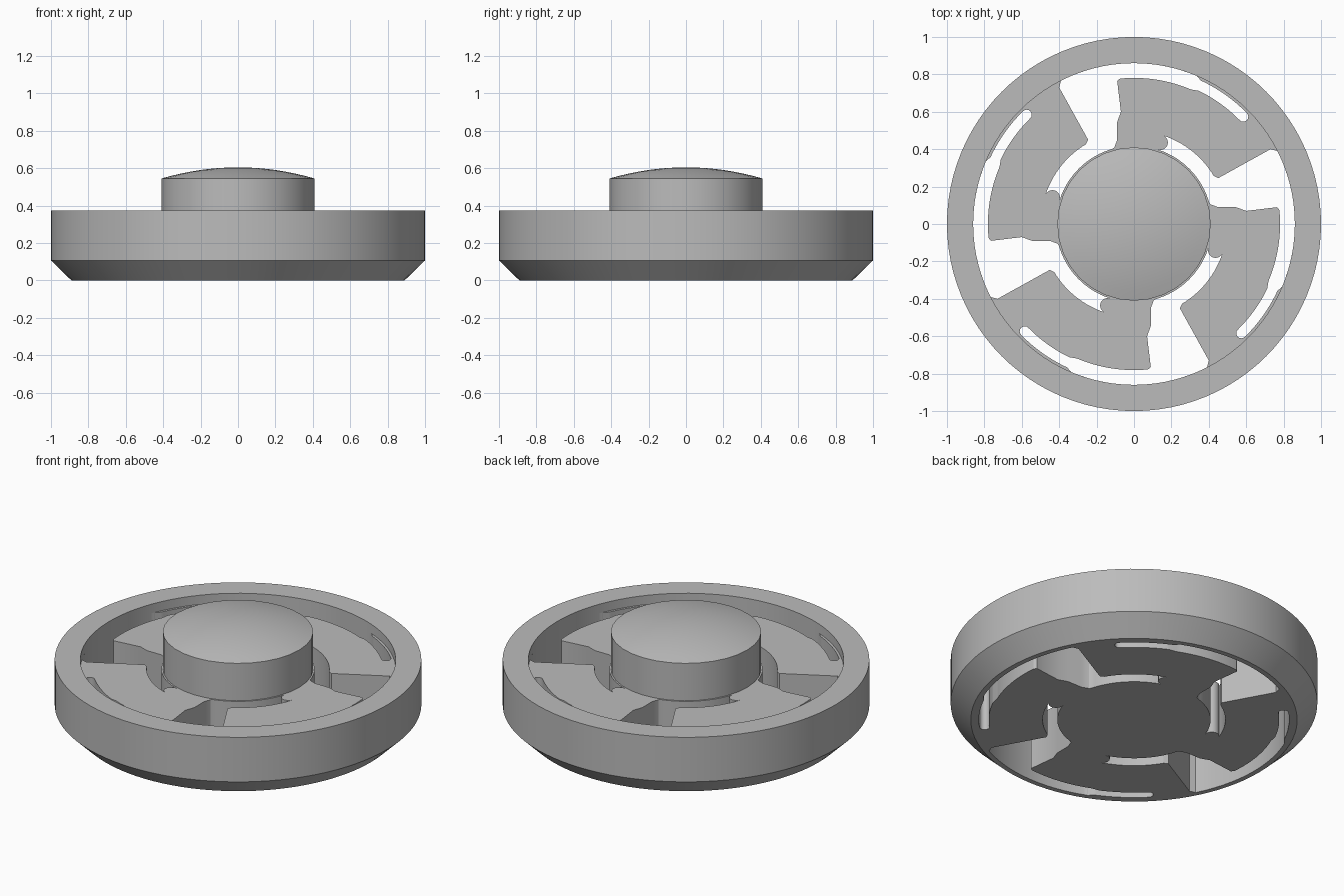
import bpy, bmesh
from math import radians, sin, cos, pi
from mathutils import Matrix, Vector

cube = bpy.data.objects.get("Cube")
if cube:
    bpy.data.objects.remove(cube)

WEB_TOP = 0.32

grey = bpy.data.materials.new("plain_grey")
grey.use_nodes = True
colour = (0.5, 0.5, 0.5, 1)
grey.diffuse_color = colour
grey.node_tree.nodes["Principled BSDF"].inputs["Base Color"].default_value = colour


def finish(obj):
    obj.data.materials.clear()
    obj.data.materials.append(grey)
    bpy.ops.object.select_all(action="DESELECT")
    obj.select_set(True)
    bpy.context.view_layer.objects.active = obj
    bpy.ops.object.shade_smooth_by_angle(angle=radians(30))


def lathe(name, profile, segments, closed):
    """Spin an (r, z) profile around the z axis."""
    bm = bmesh.new()
    verts = [bm.verts.new((r, 0, z)) for r, z in profile]
    pairs = list(zip(verts, verts[1:]))
    if closed:
        pairs.append((verts[-1], verts[0]))
    edges = [bm.edges.new(p) for p in pairs]
    bmesh.ops.spin(bm, geom=verts + edges, axis=(0, 0, 1), cent=(0, 0, 0),
                   angle=2 * pi, steps=segments, use_duplicate=False)
    bmesh.ops.remove_doubles(bm, verts=bm.verts, dist=1e-4)
    bmesh.ops.recalc_face_normals(bm, faces=bm.faces)
    mesh = bpy.data.meshes.new(name)
    bm.to_mesh(mesh)
    bm.free()
    obj = bpy.data.objects.new(name, mesh)
    bpy.context.collection.objects.link(obj)
    finish(obj)


def polar(r, deg):
    return Vector((r * cos(radians(deg)), r * sin(radians(deg)), 0))


def arc(r, start, end, steps=16):
    return [polar(r, start + (end - start) * i / steps) for i in range(steps + 1)]


def cap(r, deg, radius, turn):
    """Rounded slot end, swept from the first slot wall to the second."""
    centre = polar(r, deg)
    first = deg if turn < 0 else deg + 180
    return [centre + polar(radius, first - 180 * i / 8) for i in range(1, 8)]


# Outer ring with chamfered foot
lathe("outer_ring", [(0.89, 0), (1, 0.107), (1, 0.375), (0.86, 0.375), (0.86, 0)], 96, True)

# Raised hub with shallow dome
dome = [(0.41 * (1 - i / 8), 0.545 + 0.06 * (1 - (1 - i / 8) ** 2)) for i in range(9)]
lathe("domed_hub", [(0.41, WEB_TOP - 0.05)] + dome, 32, False)

# One opening: outer slot, wide gap beside the spoke, inner slot
opening = (
    arc(0.86, 117, 67) + arc(0.846, 65, 45)
    + cap(0.819, 44.5, 0.027, -1)
    + arc(0.792, 45, 64) + arc(0.781, 67, 95.5)
    + [Vector(p) for p in ((-0.09, 0.765, 0), (-0.07, 0.6, 0), (-0.09, 0.545, 0),
                           (-0.09, 0.45, 0), (-0.105, 0.41, 0))]
    + arc(0.418, 106, 162)
    + [polar(0.458, 162) + polar(0.04, 342 + 180 * i / 8) for i in range(1, 8)]
    + arc(0.498, 162, 121)
    + [Vector((-0.245, 0.45, 0)), Vector((-0.4, 0.73, 0))]
)

# Web plate, with the opening repeated four times
curve = bpy.data.curves.new("web_plate", "CURVE")
curve.dimensions = "2D"
curve.fill_mode = "BOTH"
curve.extrude = WEB_TOP / 2
outlines = [arc(0.875, 0, 360, 96)[:-1]]
for i in range(4):
    turn = Matrix.Rotation(i * pi / 2, 3, "Z")
    outlines.append([turn @ p for p in opening])
for points in outlines:
    spline = curve.splines.new("POLY")
    spline.points.add(len(points) - 1)
    for point, p in zip(spline.points, points):
        point.co = (p.x, p.y, 0, 1)
    spline.use_cyclic_u = True
web = bpy.data.objects.new("web_plate", curve)
bpy.context.collection.objects.link(web)
web.location.z = WEB_TOP / 2
bpy.ops.object.select_all(action="DESELECT")
web.select_set(True)
bpy.context.view_layer.objects.active = web
bpy.ops.object.convert(target="MESH")
finish(bpy.context.view_layer.objects.active)
